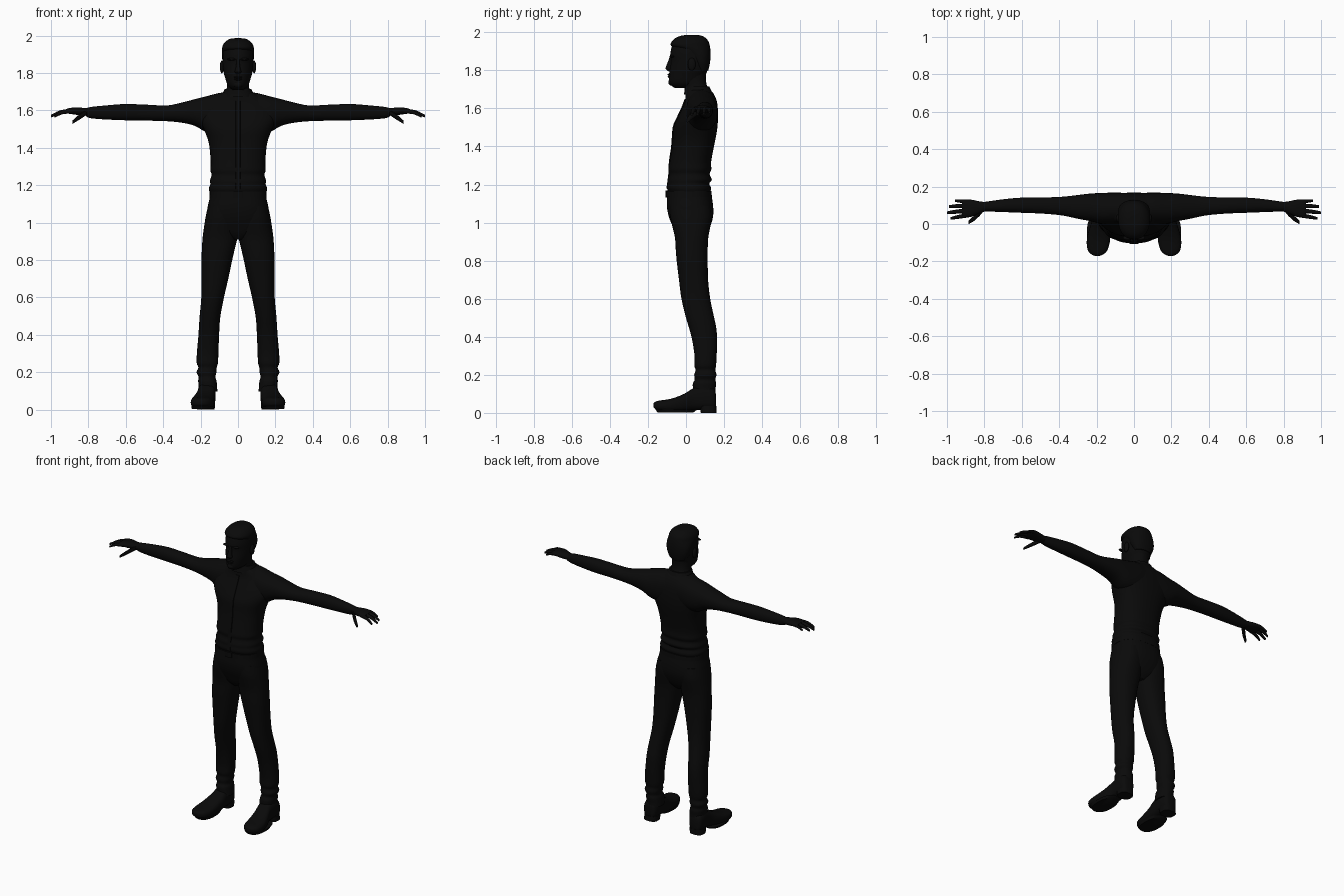
import bpy, bmesh, math
from mathutils import Vector

black = bpy.data.materials.new("near_black")
black.diffuse_color = (0.003, 0.003, 0.003, 1)


def smooth_rows(rows, k):
    """Catmull-Rom interpolation between cross-section rows."""
    pts = [Vector(r) for r in rows]
    out = []
    for i in range(len(pts) - 1):
        p0, p1, p2 = pts[max(i - 1, 0)], pts[i], pts[i + 1]
        p3 = pts[min(i + 2, len(pts) - 1)]
        for j in range(k):
            t = j / k
            out.append(0.5 * (2 * p1 + (p2 - p0) * t + (2 * p0 - 5 * p1 + 4 * p2 - p3) * t * t
                              + (3 * p1 - p0 - 3 * p2 + p3) * t ** 3))
    return out + [pts[-1]]


def finish(name, bm, mirror, angle=45):
    bmesh.ops.recalc_face_normals(bm, faces=bm.faces)
    me = bpy.data.meshes.new(name)
    bm.to_mesh(me)
    bm.free()
    me.materials.append(black)
    ob = bpy.data.objects.new(name, me)
    bpy.context.collection.objects.link(ob)
    bpy.ops.object.select_all(action='DESELECT')
    ob.select_set(True)
    bpy.context.view_layer.objects.active = ob
    bpy.ops.object.shade_smooth_by_angle(angle=math.radians(angle))
    if mirror:
        ob.modifiers.new("mirror", 'MIRROR')
    return ob


def loft(name, axis, rows, mirror=False, n=28, e=2.2, k=3, taper=0.0):
    """Skin rounded sections; each row is position, min a, max a, min b, max b."""
    bm = bmesh.new()
    rings = []
    for t, a0, a1, b0, b1 in smooth_rows(rows, k):
        ring = []
        for i in range(n):
            w = 2 * math.pi * i / n
            c, s = math.cos(w), math.sin(w)
            a = math.copysign(abs(c) ** (2 / e), c) * (1 - taper * max(0, -s))
            b = math.copysign(abs(s) ** (2 / e), s)
            a = (a0 + a1) / 2 + (a1 - a0) / 2 * a
            b = (b0 + b1) / 2 + (b1 - b0) / 2 * b
            ring.append(bm.verts.new({'X': (t, a, b), 'Y': (a, t, b), 'Z': (a, b, t)}[axis]))
        rings.append(ring)
    for r, q in zip(rings, rings[1:]):
        for i in range(n):
            bm.faces.new((r[i], r[(i + 1) % n], q[(i + 1) % n], q[i]))
    bm.faces.new(rings[0])
    bm.faces.new(rings[-1])
    return finish(name, bm, mirror)


def sym(rows):
    """Rows of z, half width, front, back made into centred sections."""
    return [(z, -w, w, f, b) for z, w, f, b in rows]


def blob(name, loc, size, mirror=False):
    bm = bmesh.new()
    bmesh.ops.create_uvsphere(bm, u_segments=16, v_segments=10, radius=1)
    bmesh.ops.scale(bm, vec=size, verts=bm.verts)
    bmesh.ops.translate(bm, vec=loc, verts=bm.verts)
    return finish(name, bm, mirror)


# Shirt body with folds at the waist
loft("shirt", 'Z', sym([
    (1.155, .148, -.088, .125), (1.18, .156, -.1, .132), (1.205, .148, -.097, .122),
    (1.225, .15, -.097, .136), (1.255, .141, -.088, .124), (1.28, .148, -.092, .133),
    (1.32, .146, -.086, .132), (1.40, .152, -.074, .147), (1.45, .163, -.07, .157),
    (1.50, .183, -.066, .165), (1.55, .205, -.046, .168), (1.60, .20, -.022, .167),
    (1.645, .16, -.004, .16), (1.685, .10, .0, .14), (1.705, .065, .01, .115)]), e=2.35, n=36)

# Sleeves running from the chest to the wrist
loft("sleeve", 'X', [
    (.03, .0, .165, 1.50, 1.70), (.10, .0, .168, 1.48, 1.693), (.17, .0, .166, 1.485, 1.675),
    (.23, .015, .163, 1.517, 1.66), (.30, .028, .155, 1.534, 1.642), (.38, .045, .146, 1.542, 1.626),
    (.48, .055, .142, 1.545, 1.63), (.60, .06, .141, 1.547, 1.634), (.70, .064, .132, 1.551, 1.627),
    (.78, .067, .121, 1.557, 1.619), (.81, .07, .117, 1.565, 1.613)], mirror=True)

# Hands
loft("palm", 'X', [(.79, .07, .116, 1.57, 1.612), (.83, .055, .122, 1.572, 1.614),
                   (.87, .038, .13, 1.577, 1.616), (.905, .036, .132, 1.582, 1.612),
                   (.92, .04, .13, 1.588, 1.606)], mirror=True, n=18)


def finger(name, base, mid, tip, r):
    rows = [(p[0], p[1] - q, p[1] + q, p[2] - q, p[2] + q)
            for p, q in ((base, r), (mid, r * .92), (tip, r * .6))]
    loft(name, 'X', rows, mirror=True, n=10, e=2, k=4)


finger("index_finger", (.885, .047, 1.595), (.94, .038, 1.589), (.98, .03, 1.568), .0115)
finger("middle_finger", (.885, .072, 1.598), (.95, .066, 1.59), (1.0, .06, 1.569), .012)
finger("ring_finger", (.885, .097, 1.598), (.945, .096, 1.591), (.99, .093, 1.572), .0115)
finger("little_finger", (.88, .119, 1.596), (.925, .122, 1.592), (.957, .124, 1.578), .010)
finger("thumb", (.81, .075, 1.59), (.85, .035, 1.563), (.886, .008, 1.536), .016)

# Neck and head
loft("neck", 'Z', sym([(1.65, .085, .0, .14), (1.69, .072, .0, .126), (1.72, .06, -.01, .11),
                       (1.76, .06, -.03, .104), (1.80, .062, -.03, .108)]))
loft("head", 'Z', sym([
    (1.708, .025, -.06, .03), (1.725, .048, -.083, .07), (1.745, .06, -.09, .088),
    (1.775, .069, -.089, .102), (1.80, .076, -.086, .113), (1.85, .082, -.079, .122),
    (1.88, .083, -.083, .124), (1.92, .082, -.076, .121), (1.95, .073, -.066, .112),
    (1.973, .05, -.04, .09)]), taper=.12)
loft("hair", 'Z', sym([
    (1.80, .06, .05, .117), (1.84, .078, .03, .126), (1.88, .085, .005, .129),
    (1.908, .086, -.035, .128), (1.93, .085, -.079, .125), (1.95, .08, -.075, .119),
    (1.97, .064, -.055, .103), (1.983, .04, -.02, .078), (1.986, .012, .015, .045)]))
loft("nose", 'Z', sym([(1.795, .01, -.092, -.07), (1.807, .018, -.107, -.07),
                       (1.82, .014, -.105, -.07), (1.85, .009, -.093, -.07),
                       (1.875, .008, -.084, -.07)]), n=12)
blob("ear", (.086, .03, 1.832), (.011, .021, .034), True)
blob("upper_lip", (0, -.087, 1.777), (.025, .01, .006))
blob("lower_lip", (0, -.086, 1.766), (.021, .01, .006))
blob("brow", (.033, -.074, 1.873), (.026, .012, .007), True)
blob("chin", (0, -.078, 1.738), (.024, .015, .018))

# Shirt collar and button strip
loft("collar", 'Z', sym([(1.672, .086, -.012, .142), (1.69, .082, -.008, .134),
                         (1.715, .071, -.006, .122)]))
front = [(1.18, -.1), (1.255, -.09), (1.32, -.087), (1.40, -.075), (1.50, -.067),
         (1.55, -.047), (1.60, -.023), (1.65, -.004)]
loft("button_strip", 'Z', [(z, -.013, .013, y - .003, y + .006) for z, y in front], n=8, e=6)

# Trousers: hips, belt and legs
loft("hips", 'Z', sym([(.91, .03, -.03, .08), (.94, .10, -.052, .107), (.98, .155, -.07, .127),
                       (1.03, .167, -.09, .142), (1.08, .163, -.1, .143), (1.12, .154, -.1, .138),
                       (1.16, .148, -.098, .13)]), e=2.5, n=36)
loft("belt", 'Z', sym([(1.135, .153, -.103, .136), (1.165, .151, -.102, .134)]), e=2.5, n=36, k=1)
loft("buckle", 'Z', sym([(1.132, .025, -.107, -.09), (1.168, .025, -.107, -.09)]), e=6, n=16, k=1)
loft("leg", 'Z', [
    (1.09, .0, .16, -.085, .13), (1.03, .0, .173, -.083, .135), (.98, -.002, .181, -.072, .128),
    (.92, .003, .189, -.058, .117), (.86, .017, .193, -.054, .114), (.80, .031, .195, -.049, .114),
    (.70, .052, .195, -.037, .116), (.60, .075, .196, -.024, .127), (.50, .094, .205, .0, .148),
    (.44, .099, .209, .018, .16), (.38, .102, .213, .033, .163), (.30, .105, .22, .045, .161),
    (.25, .107, .221, .044, .158), (.225, .114, .212, .05, .154), (.20, .115, .222, .043, .16),
    (.175, .121, .21, .046, .154), (.155, .115, .213, .036, .158), (.125, .112, .21, .036, .155),
    (.098, .11, .212, .035, .155)], mirror=True, e=2.25)

# Shoes with separate heels
loft("shoe", 'Y', [
    (.157, .145, .195, .03, .10), (.145, .127, .212, .015, .13), (.10, .12, .216, .015, .145),
    (.06, .12, .216, .015, .14), (.03, .12, .22, .012, .125), (-.01, .123, .234, .006, .10),
    (-.06, .126, .248, .004, .08), (-.10, .13, .253, .006, .07), (-.14, .142, .247, .012, .065),
    (-.162, .163, .228, .02, .058), (-.17, .182, .21, .03, .05)], mirror=True, e=2.7, n=24)
loft("shoe_heel", 'Z', [(0, .125, .218, .078, .16), (.035, .122, .216, .072, .159)],
     mirror=True, e=2.8, k=1)
loft("shoe_sole", 'Z', [(.003, .132, .246, -.15, .04), (.018, .126, .252, -.16, .06)],
     mirror=True, e=2.4, k=1)
